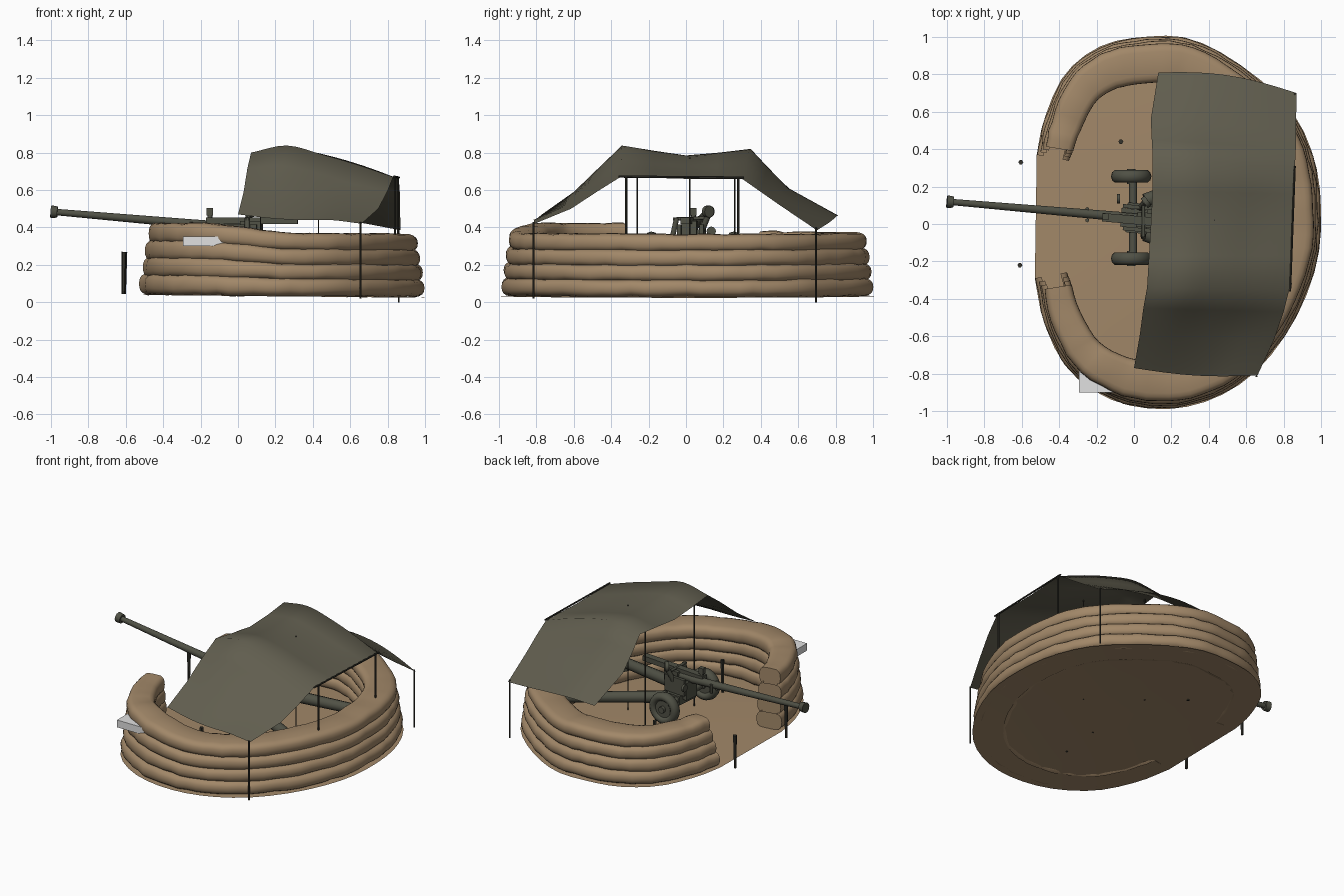
import bpy, bmesh, math, random
from mathutils import Vector, Matrix

random.seed(4)
if "Cube" in bpy.data.objects:
    bpy.data.objects.remove(bpy.data.objects["Cube"], do_unlink=True)


def material(name, rgb):
    m = bpy.data.materials.new(name)
    m.use_nodes = True
    m.diffuse_color = (*rgb, 1)
    node = next(n for n in m.node_tree.nodes if n.type == "BSDF_PRINCIPLED")
    node.inputs["Base Color"].default_value = (*rgb, 1)
    node.inputs["Roughness"].default_value = 0.9
    return m


SAND = material("sandbag tan", (0.36, 0.245, 0.14))
CLOTH = material("canvas olive", (0.118, 0.11, 0.077))
STEEL = material("gun green", (0.08, 0.082, 0.06))
WOOD = material("dark pole", (0.035, 0.034, 0.026))
GREY = material("pale grey", (0.75, 0.75, 0.75))


def finish(name, bm, mat, angle=50, recalc=True):
    if recalc:
        bmesh.ops.recalc_face_normals(bm, faces=bm.faces)
    me = bpy.data.meshes.new(name)
    bm.to_mesh(me)
    bm.free()
    me.materials.append(mat)
    for p in me.polygons:
        p.use_smooth = True
    me.set_sharp_from_angle(angle=math.radians(angle))
    ob = bpy.data.objects.new(name, me)
    bpy.context.collection.objects.link(ob)
    return ob


def rod(name, a, b, r, mat, r2=None, sides=8):
    a, b = Vector(a), Vector(b)
    bm = bmesh.new()
    turn = (b - a).to_track_quat("Z", "Y").to_matrix().to_4x4()
    bmesh.ops.create_cone(bm, cap_ends=True, segments=sides, radius1=r,
                          radius2=r if r2 is None else r2, depth=(b - a).length,
                          matrix=Matrix.Translation((a + b) / 2) @ turn)
    return finish(name, bm, mat)


def box(name, centre, size, mat, yaw=0):
    bm = bmesh.new()
    bmesh.ops.create_cube(bm, size=1, matrix=Matrix.Translation(centre)
                          @ Matrix.Rotation(yaw, 4, "Z") @ Matrix.Diagonal((*size, 1)))
    return finish(name, bm, mat, 30)


def spline(pts, t):
    """Smooth open curve through pts, t from 0 to 1."""
    pts = [Vector(p) for p in pts]
    f = min(max(t, 0), 1) * (len(pts) - 1)
    i = min(int(f), len(pts) - 2)
    f -= i
    b, c = pts[i], pts[i + 1]
    a = pts[i - 1] if i else 2 * b - c
    d = pts[i + 2] if i + 2 < len(pts) else 2 * c - b
    return 0.5 * (2 * b + (c - a) * f + (2 * a - 5 * b + 4 * c - d) * f ** 2
                  + (3 * b - a - 3 * c + d) * f ** 3)


def grid_faces(bm, rows, wrap=False, skip=()):
    n = len(rows[0])
    for r, s in zip(rows, rows[1:]):
        for j in range(n if wrap else n - 1):
            k = (j + 1) % n
            if j not in skip:
                bm.faces.new((r[j], r[k], s[k], s[j]))


# Outer outline of the emplacement, from one side of the gap round to the other
OUTLINE = [(-.52, .37), (-.48, .56), (-.37, .80), (-.18, .95), (.05, 1), (.30, .99),
           (.57, .85), (.83, .62), (.96, .36), (1, .08), (.975, -.22), (.85, -.53),
           (.65, -.79), (.41, -.94), (.15, -.99), (-.12, -.94), (-.35, -.78),
           (-.48, -.53), (-.53, -.29)]
TILT = .01

# Sandbag courses: flattened tubes swept along the outline, open where they are stacked
COURSES, STEPS, SIDES = 4, 72, 20
PITCH = 0.08
for k in range(COURSES):
    bm = bmesh.new()
    rows = []
    trim = 0.005 * k
    for i in range(STEPS + 1):
        t = trim + (1 - 2 * trim) * i / STEPS
        p = spline(OUTLINE, t)
        tan = (spline(OUTLINE, t + .01) - spline(OUTLINE, t - .01)).normalized()
        inward = Vector((tan.y, -tan.x))
        end = min(t, 1 - t)
        width = .175 + .065 * min(1, end / .18)
        rise = 1 + .14 * min(1, max(0, (t - .76) / .08))
        lean = .012 * k + random.uniform(0, .008)
        half_h = (.049 + random.uniform(-.002, .003)) * rise
        zc = .045 + (PITCH * (k + .5) + random.uniform(-.003, .003)) * rise
        mid = p + inward * (width / 2 + lean * .6)
        row = []
        for j in range(SIDES):
            a = math.tau * j / SIDES
            c, s = math.cos(a), math.sin(a)
            u = math.copysign(abs(c) ** .45, c) * (width / 2 - lean * .4)
            v = math.copysign(abs(s) ** .85, s) * half_h
            q = mid + inward * u
            row.append(bm.verts.new((q.x, q.y, zc + v - TILT * q.x)))
        rows.append(row)
    top, bottom = SIDES // 4, 3 * SIDES // 4
    hidden = [bottom - 1, bottom]
    if k < COURSES - 1:
        hidden += [top - 1, top]
    grid_faces(bm, rows, wrap=True, skip=hidden)
    bm.faces.new(rows[0])
    bm.faces.new(rows[-1])
    finish("sandbag_course_%d" % (k + 1), bm, SAND, 60)

# Earth floor, one low sheet under everything
bm = bmesh.new()
centre = Vector((.22, 0))
rows = []
for scale, z in ((1, .034), (.7, .045)):
    row = []
    for i in range(49):
        q = centre + (spline(OUTLINE, i / 48) - centre) * scale
        row.append(bm.verts.new((q.x, q.y, z - TILT * q.x)))
    rows.append(row)
grid_faces(bm, rows, wrap=True)
hub = bm.verts.new((centre.x, centre.y, .06))
for j in range(49):
    bm.faces.new((rows[-1][j], rows[-1][(j + 1) % 49], hub))
finish("earth_floor", bm, SAND)

# Canvas awning: each row is y left, y right, x left, x right, heights across
ROWS = [(-.77, -.81, 0, .66, (.47, .45, .44, .44, .42)),
        (-.60, -.615, .03, .75, (.59, .585, .565, .53, .50)),
        (-.45, -.47, .05, .80, (.715, .73, .69, .635, .595)),
        (-.34, -.35, .07, .83, (.80, .838, .79, .735, .67)),
        (-.17, -.17, .08, .84, (.775, .81, .775, .715, .665)),
        (0, 0, .09, .845, (.755, .785, .76, .705, .66)),
        (.18, .16, .10, .855, (.77, .80, .765, .71, .66)),
        (.36, .30, .10, .86, (.79, .82, .785, .73, .66)),
        (.45, .40, .095, .865, (.70, .72, .69, .64, .59)),
        (.56, .50, .09, .865, (.60, .61, .59, .56, .52)),
        (.81, .70, .13, .87, (.46, .465, .45, .42, .385))]
NU = 16
bm = bmesh.new()
rows = []
for y0, y1, x0, x1, zs in ROWS:
    row = []
    for i in range(NU + 1):
        u = i / NU
        z = spline([(n, h) for n, h in enumerate(zs)], u).y
        hem = math.sin(math.pi * u) * (abs(y0) > .7)
        y = y0 + (y1 - y0) * u + hem * (.04 if y0 > 0 else -.02)
        row.append(bm.verts.new((x0 + (x1 - x0) * u, y, z)))
    rows.append(row)
grid_faces(bm, rows)
bm.normal_update()
if sum(f.normal.z for f in bm.faces) < 0:
    bmesh.ops.reverse_faces(bm, faces=bm.faces)
finish("canvas_awning", bm, CLOTH, 80, recalc=False)

# Awning poles: x, y, top, radius
for n, (x, y, top, r) in enumerate([(.12, -.26, .79, .004), (.13, .26, .78, .004),
                                    (.43, .02, .775, .004), (.84, -.32, .67, .006),
                                    (.855, .28, .67, .006)]):
    rod("awning_pole_%d" % (n + 1), (x, y, .05), (x, y, top), r, WOOD, sides=6)
rod("awning_rear_bar", (.835, -.36, .672), (.86, .31, .667), .006, WOOD, sides=6)
rod("corner_pole_front", (.655, -.815, .02), (.655, -.815, .43), .005, WOOD, sides=6)
rod("corner_pole_back", (.86, .695, 0), (.86, .695, .40), .005, WOOD, sides=6)

# Short stakes, two outside the gap and two inside
for n, (x, y) in enumerate([(-.605, .33), (-.61, -.22), (-.07, .44), (.10, -.54)]):
    rod("stake_%d" % (n + 1), (x - .003, y, .045), (x, y, .27), .009, WOOD, .013, 6)

# Pale block set in the wall
box("pale_block", (-.17, -.835, .327), (.25, .13, .05), GREY)

# Field gun: wheels and axle
for side, y in (("left", .255), ("right", -.185)):
    bm = bmesh.new()
    rows = []
    for i in range(24):
        a = math.tau * i / 24
        row = []
        for j in range(10):
            b = math.tau * j / 10
            r = .08 + .028 * math.cos(b)
            row.append(bm.verts.new((-.015 + r * math.cos(a), y + .035 * math.sin(b),
                                     .27 + r * math.sin(a))))
        rows.append(row)
    grid_faces(bm, rows + rows[:1], wrap=True)
    finish("tyre_" + side, bm, STEEL)
    rod("wheel_disc_" + side, (-.015, y - .018, .27), (-.015, y + .018, .27), .06,
        STEEL, sides=20)
    rod("wheel_hub_" + side, (-.015, y - .04, .27), (-.015, y + .04, .27), .022, STEEL)
rod("axle", (-.005, -.185, .27), (-.005, .255, .27), .022, STEEL)

# Barrel, muzzle and recoil gear
rod("barrel", (-.98, .118, .483), (-.08, .04, .405), .017, STEEL, .026, 14)
rod("muzzle_collar", (-1, .12, .485), (-.965, .117, .482), .034, STEEL, .03, 12)
rod("barrel_sleeve", (-.17, .045, .41), (.12, .02, .40), .026, STEEL, sides=12)
box("recoil_beam", (.075, .015, .435), (.49, .045, .035), STEEL, -.087)
box("breech_block", (.07, .02, .395), (.11, .08, .08), STEEL, -.087)

# Carriage and small fittings
box("saddle", (.0, .03, .33), (.14, .10, .12), STEEL, -.087)
box("lower_carriage", (.03, .03, .27), (.14, .16, .06), STEEL, -.087)
for y in (-.03, .09):
    box("cradle_cheek", (.02, y, .36), (.16, .02, .11), STEEL, -.087)
rod("sight_post", (-.15, .04, .41), (-.15, .04, .50), .013, STEEL)
box("sight_head", (-.15, .04, .485), (.035, .03, .04), STEEL)
rod("aiming_arm", (.03, .08, .37), (.06, .12, .47), .016, STEEL)
rod("aiming_wheel", (.055, .11, .485), (.075, .125, .485), .032, STEEL, sides=12)
rod("side_bracket", (.05, -.07, .36), (.05, -.05, .45), .014, STEEL)
rod("cross_lever", (.05, -.07, .445), (.05, .10, .45), .009, STEEL)
for y in (.02, .08):
    rod("front_peg", (-.25, y, .37), (-.25, y, .43), .011, STEEL, sides=6)
rod("hand_wheel", (-.09, .135, .38), (-.075, .135, .38), .025, STEEL, sides=12)

# Split trail legs with spades
for side, s in (("left", 1), ("right", -1)):
    foot = Vector((.68, .035 + s * .32, .20))
    rod("trail_leg_" + side, (.06, .035 + s * .09, .28), foot, .04, STEEL, .034, 10)
    box("trail_spade_" + side, foot + Vector((.01, 0, -.02)), (.03, .09, .10), STEEL,
        s * .45)
